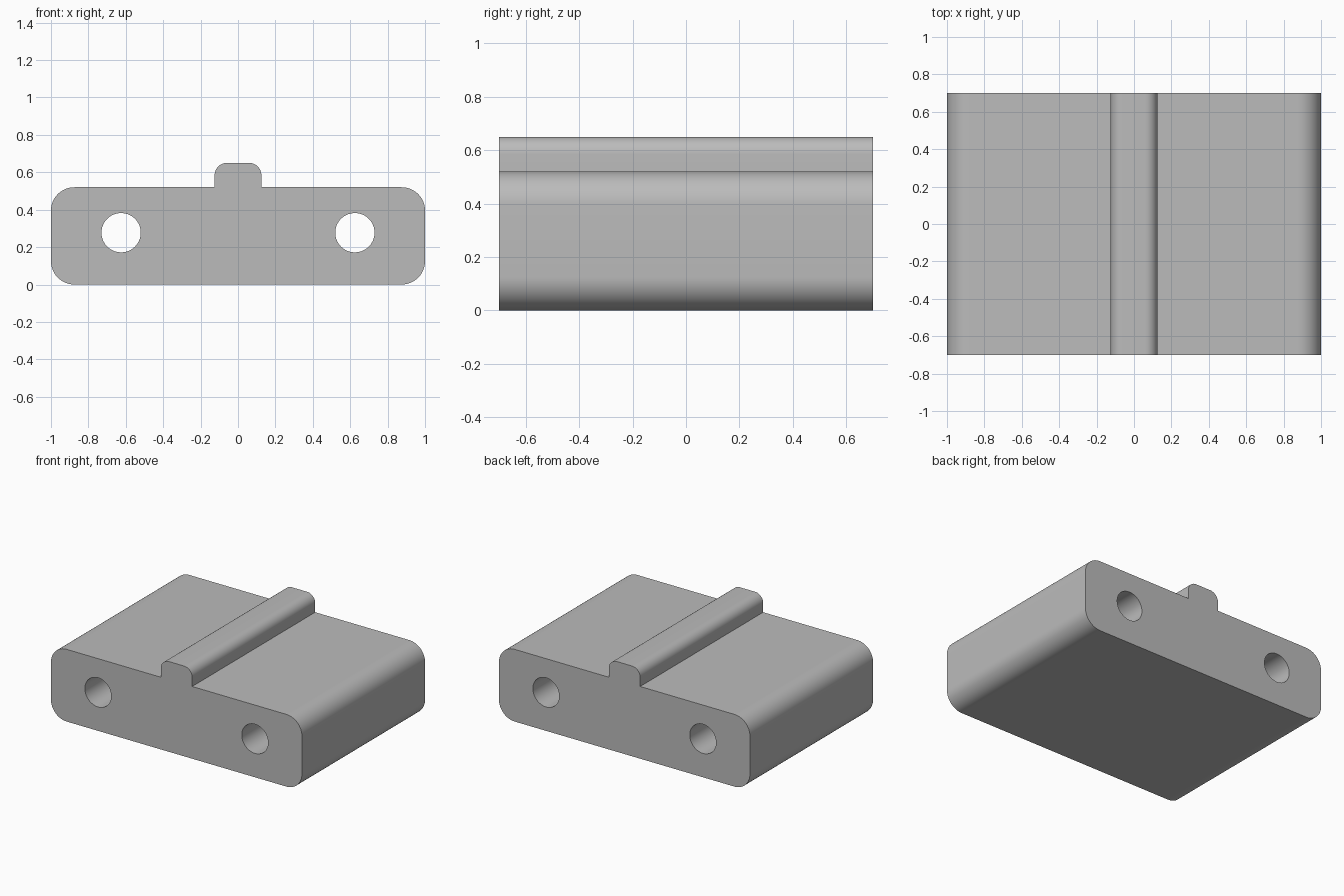
import bpy, bmesh
from math import sin, cos, pi, radians

if "Cube" in bpy.data.objects:
    bpy.data.objects.remove(bpy.data.objects["Cube"])

HALF_DEPTH = 0.7


def arc(cx, cz, r, start, sweep, n):
    """Points on an arc in the xz plane, angles in degrees."""
    return [(cx + r * cos(radians(start + sweep * i / n)),
             cz + r * sin(radians(start + sweep * i / n))) for i in range(n + 1)]


def add_loop(bm, pts):
    vs = [bm.verts.new((x, -HALF_DEPTH, z)) for x, z in pts]
    return [bm.edges.new((a, b)) for a, b in zip(vs, vs[1:] + vs[:1])]


# Outline: right half of rounded block with the rounded rib on top, then mirrored
R, TOP = 0.125, 0.52
RIB_W, RIB_TOP, RIB_R = 0.125, 0.65, 0.065
right = (arc(1 - R, R, R, -90, 90, 16)
         + arc(1 - R, TOP - R, R, 0, 90, 16)
         + [(RIB_W, TOP)]
         + arc(RIB_W - RIB_R, RIB_TOP - RIB_R, RIB_R, 0, 90, 12))
outline = right + [(-x, z) for x, z in reversed(right)]

bm = bmesh.new()
edges = add_loop(bm, outline)

# Two bores running through the whole depth
for side in (-1, 1):
    edges += add_loop(bm, arc(side * 0.625, 0.277, 0.105, 0, 360, 64)[:-1])

# Fill the section and extrude it front to back
bmesh.ops.triangle_fill(bm, use_beauty=True, edges=edges, normal=(0, -1, 0))
ext = bmesh.ops.extrude_face_region(bm, geom=bm.faces[:], use_keep_orig=True)
moved = [g for g in ext["geom"] if isinstance(g, bmesh.types.BMVert)]
bmesh.ops.translate(bm, verts=moved, vec=(0, 2 * HALF_DEPTH, 0))
bmesh.ops.recalc_face_normals(bm, faces=bm.faces[:])

mesh = bpy.data.meshes.new("ribbed_block")
bm.to_mesh(mesh)
bm.free()
block = bpy.data.objects.new("ribbed_block", mesh)
bpy.context.collection.objects.link(block)

# Single plain grey
grey = bpy.data.materials.new("plain_grey")
grey.diffuse_color = (0.5, 0.5, 0.5, 1)
grey.use_nodes = True
grey.node_tree.nodes["Principled BSDF"].inputs["Base Color"].default_value = grey.diffuse_color
mesh.materials.append(grey)

bpy.context.view_layer.objects.active = block
block.select_set(True)
bpy.ops.object.shade_smooth_by_angle(angle=radians(30))
